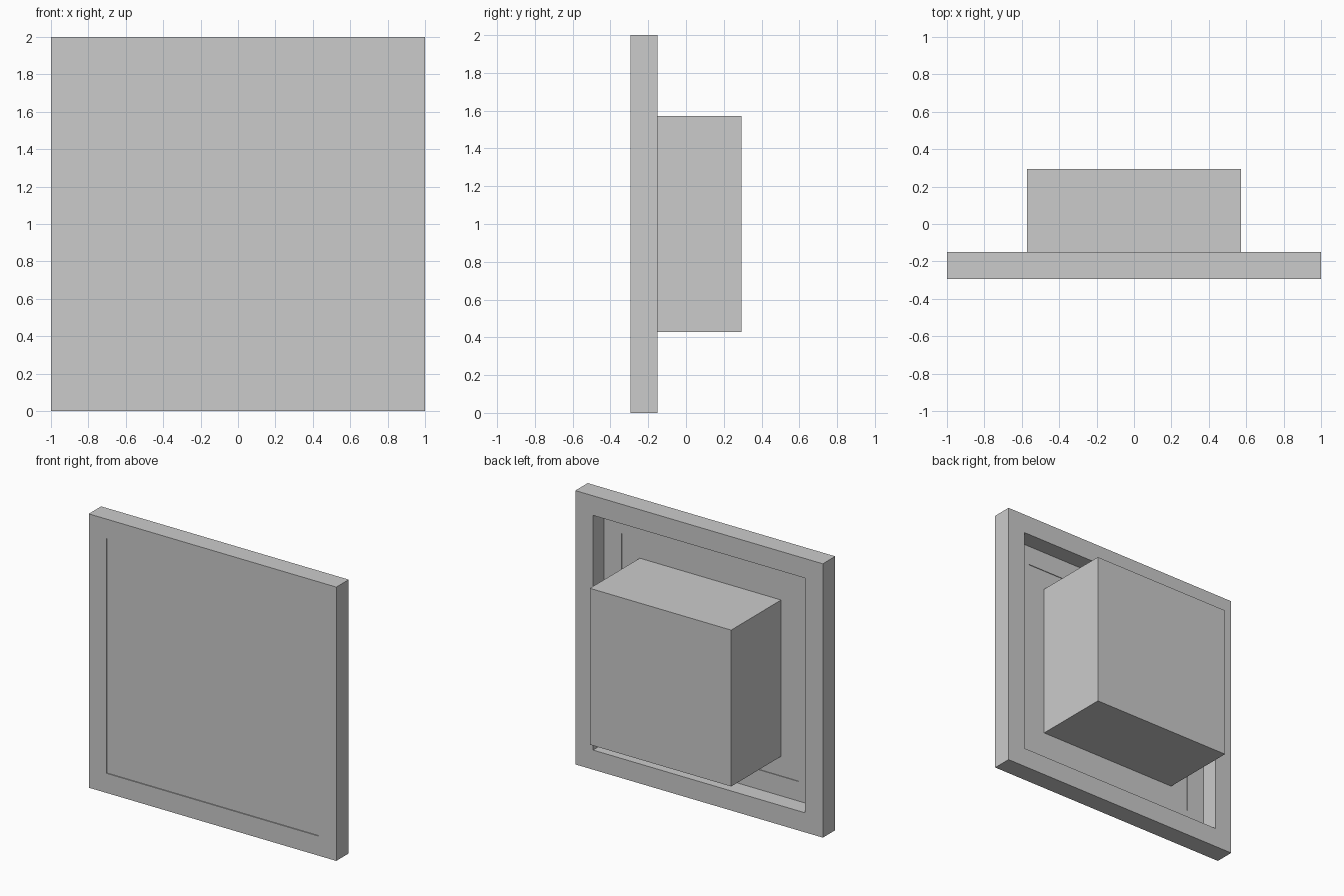
import bpy, bmesh

if "Cube" in bpy.data.objects:
    bpy.data.objects.remove(bpy.data.objects["Cube"])

CZ = 1.0                 # height of the centre
FRONT, FRAME_BACK, REAR = -0.294, -0.151, 0.294


def finish(name, bm):
    bmesh.ops.recalc_face_normals(bm, faces=bm.faces)
    mesh = bpy.data.meshes.new(name)
    bm.to_mesh(mesh)
    bm.free()
    obj = bpy.data.objects.new(name, mesh)
    bpy.context.collection.objects.link(obj)
    return obj


def square_ring(name, outer, inner, y0, y1):
    """Square frame: a rectangular profile carried round four corners."""
    bm = bmesh.new()
    profile = [(outer, y0), (outer, y1), (inner, y1), (inner, y0)]
    loops = [[bm.verts.new((sx * r, y, CZ + sz * r)) for r, y in profile]
             for sx, sz in ((-1, -1), (1, -1), (1, 1), (-1, 1))]
    for i in range(4):
        a, b = loops[i], loops[(i + 1) % 4]
        for j in range(4):
            k = (j + 1) % 4
            bm.faces.new((a[j], b[j], b[k], a[k]))
    return finish(name, bm)


def square_block(name, half, y0, y1):
    bm = bmesh.new()
    bmesh.ops.create_cube(bm, size=1)
    for v in bm.verts:
        v.co = (v.co.x * 2 * half, y0 if v.co.y < 0 else y1,
                CZ + v.co.z * 2 * half)
    return finish(name, bm)


# Outer frame, open at the back
square_ring("outer_frame", 1.0, 0.857, FRONT, FRAME_BACK)
# Thin front panel, slightly recessed in the frame
square_block("front_panel", 0.857, -0.287, -0.282)
# Shallow raised border on the back of the panel
square_ring("panel_back_border", 0.857, 0.714, -0.282, -0.277)
# Deep housing behind the panel
square_block("rear_housing", 0.571, -0.282, REAR)
